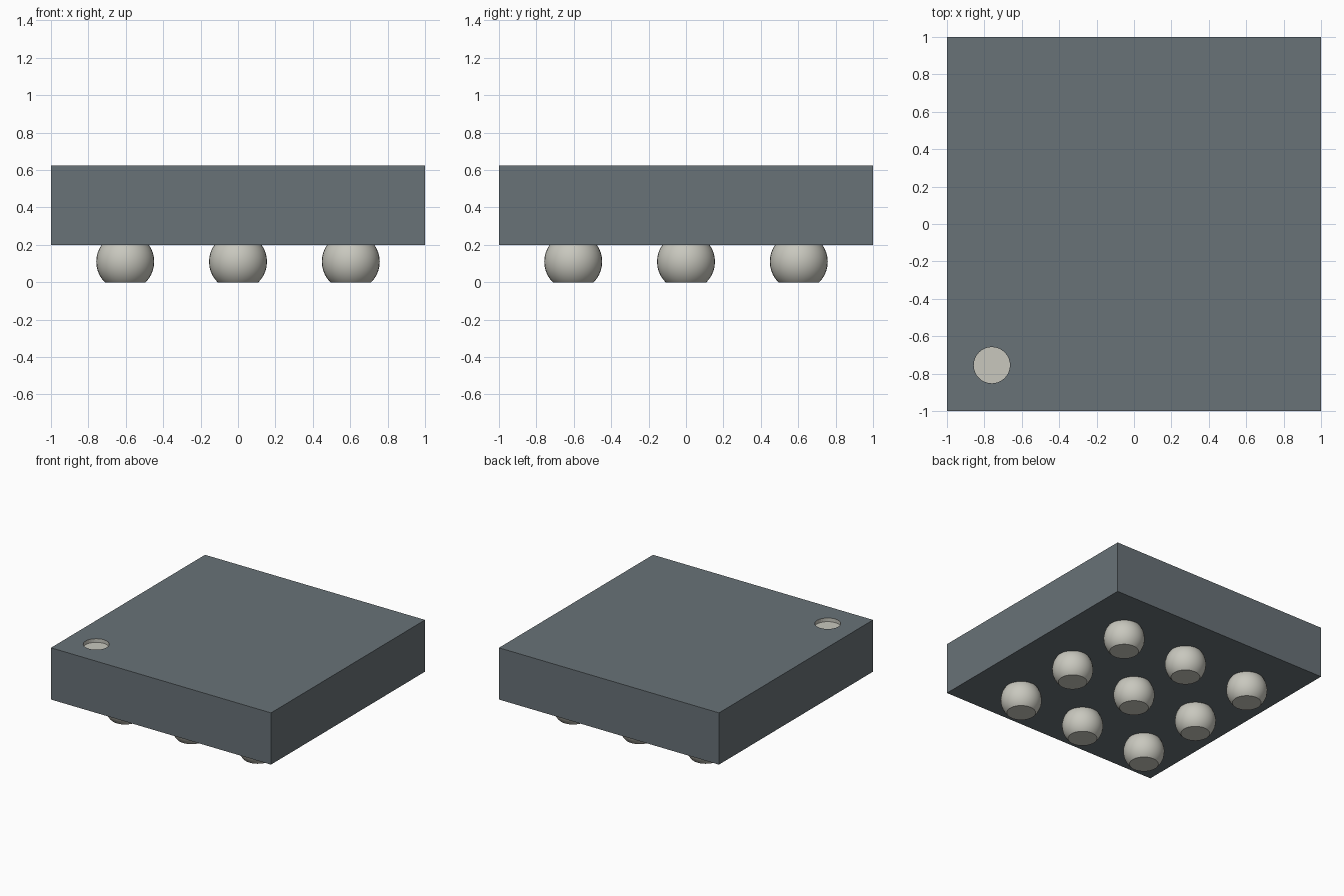
import bpy, bmesh, math
from mathutils import Matrix, Vector

cube = bpy.data.objects.get("Cube")
if cube:
    bpy.data.objects.remove(cube, do_unlink=True)

BOTTOM, TOP = 0.2, 0.625
PITCH, BALL_R, BALL_Z = 0.603, 0.155, 0.11
MARK_X, MARK_Y, MARK_R, MARK_DEPTH = -0.76, -0.755, 0.097, 0.03


def material(name, rgb):
    mat = bpy.data.materials.new(name)
    mat.use_nodes = True
    color = (*rgb, 1)
    mat.diffuse_color = color
    mat.node_tree.nodes["Principled BSDF"].inputs["Base Color"].default_value = color
    return mat


def add_object(name, bm, *mats):
    mesh = bpy.data.meshes.new(name)
    bmesh.ops.recalc_face_normals(bm, faces=bm.faces)
    bm.to_mesh(mesh)
    bm.free()
    for mat in mats:
        mesh.materials.append(mat)
    obj = bpy.data.objects.new(name, mesh)
    bpy.context.collection.objects.link(obj)
    return obj


slate = material("slate grey", (0.14, 0.168, 0.185))
pale = material("pale metal", (0.58, 0.575, 0.515))

# Package body: a box whose top has a round marker recess
bm = bmesh.new()
bmesh.ops.create_cube(bm, size=2, matrix=Matrix.Translation((0, 0, (TOP + BOTTOM) / 2))
                      @ Matrix.Diagonal((1, 1, (TOP - BOTTOM) / 2, 1)))
lid = max(bm.faces, key=lambda f: f.calc_center_median().z)
outer = list(lid.edges)
bmesh.ops.delete(bm, geom=[lid], context='FACES_ONLY')
ring = bmesh.ops.create_circle(bm, segments=32, radius=MARK_R,
                               matrix=Matrix.Translation((MARK_X, MARK_Y, TOP)))["verts"]
rim = list({e for v in ring for e in v.link_edges})
bmesh.ops.triangle_fill(bm, edges=outer + rim, use_beauty=True, normal=Vector((0, 0, 1)))
# Remove any fill inside the rim, then sink the recess
inside = [f for f in bm.faces if all(v in ring for v in f.verts)]
bmesh.ops.delete(bm, geom=inside, context='FACES_ONLY')
wall = bmesh.ops.extrude_edge_only(bm, edges=rim)["geom"]
floor_verts = [g for g in wall if isinstance(g, bmesh.types.BMVert)]
bmesh.ops.translate(bm, verts=floor_verts, vec=(0, 0, -MARK_DEPTH))
floor_edges = [e for e in bm.edges if all(v in floor_verts for v in e.verts)]
bmesh.ops.contextual_create(bm, geom=floor_edges)
for face in bm.faces:
    if any(v in floor_verts for v in face.verts):
        face.material_index = 1
add_object("package_body", bm, slate, pale)

# Solder balls: spheres cut flat at the ground and at the body underside
bm = bmesh.new()
for i in (-1, 0, 1):
    for j in (-1, 0, 1):
        bmesh.ops.create_uvsphere(bm, u_segments=32, v_segments=20, radius=BALL_R,
                                  matrix=Matrix.Translation((i * PITCH, j * PITCH, BALL_Z)))
for z, side in ((0, -1), (BOTTOM, 1)):
    geom = bm.verts[:] + bm.edges[:] + bm.faces[:]
    cut = bmesh.ops.bisect_plane(bm, geom=geom, plane_co=(0, 0, z),
                                 plane_no=(0, 0, side), clear_outer=True)["geom_cut"]
    edges = [g for g in cut if isinstance(g, bmesh.types.BMEdge)]
    bmesh.ops.holes_fill(bm, edges=edges, sides=0)
balls = add_object("solder_balls", bm, pale)
bpy.ops.object.select_all(action='DESELECT')
balls.select_set(True)
bpy.context.view_layer.objects.active = balls
bpy.ops.object.shade_smooth_by_angle(angle=math.radians(30))
